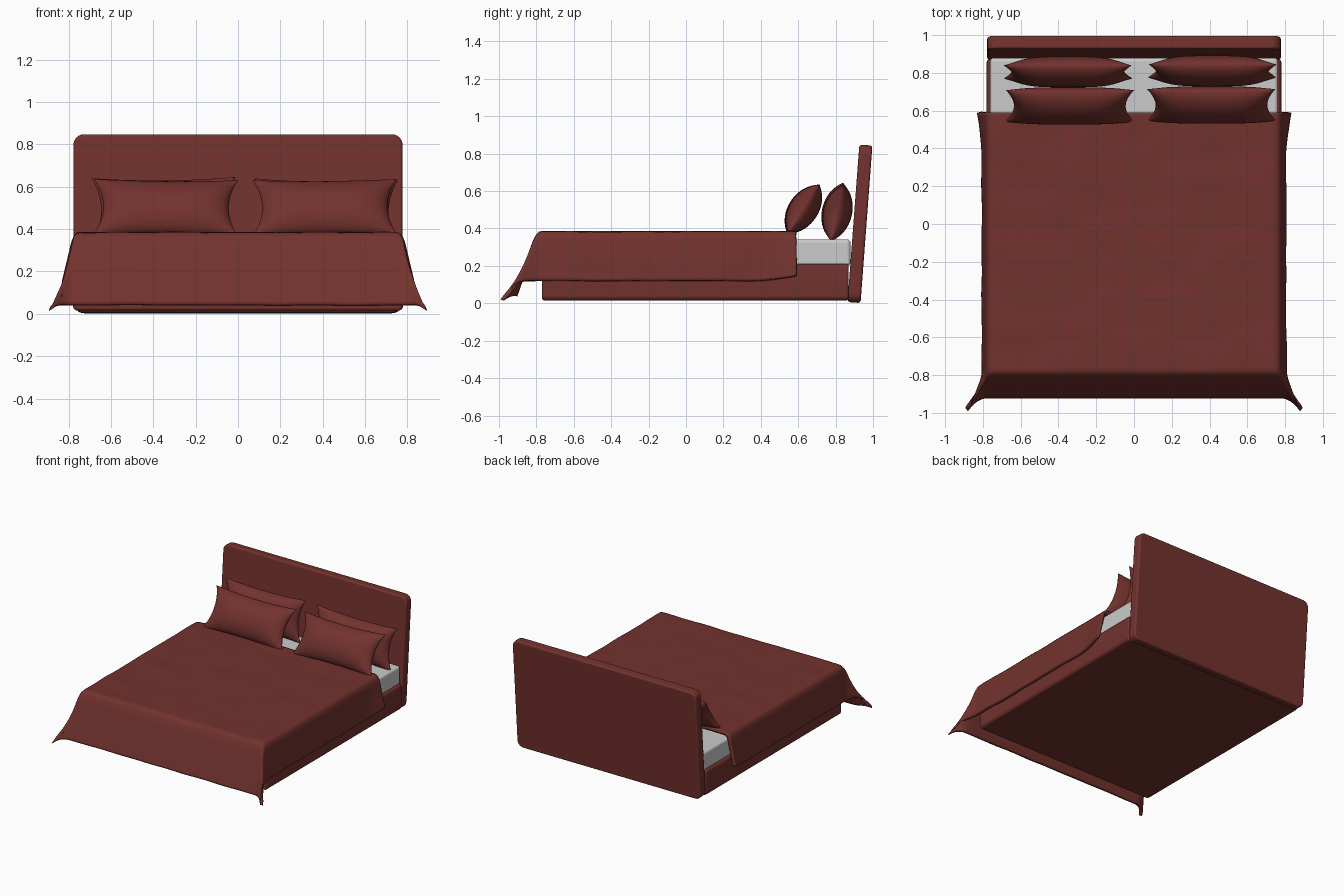
import bpy, bmesh, math
from mathutils import Vector, noise

if "Cube" in bpy.data.objects:
    bpy.data.objects.remove(bpy.data.objects["Cube"])

fabric = bpy.data.materials.new("red_fabric")
fabric.diffuse_color = (0.17, 0.032, 0.027, 1)
fabric.use_nodes = True
fabric.node_tree.nodes["Principled BSDF"].inputs["Base Color"].default_value = fabric.diffuse_color


def finish(bm, name, mat=None):
    bmesh.ops.recalc_face_normals(bm, faces=bm.faces)
    me = bpy.data.meshes.new(name)
    bm.to_mesh(me)
    bm.free()
    ob = bpy.data.objects.new(name, me)
    bpy.context.collection.objects.link(ob)
    if mat:
        me.materials.append(mat)
    for p in me.polygons:
        p.use_smooth = True
    return ob


def padded_box(name, lo, hi, edge, mat=None, axis=None, corner=0.05):
    """Soft-edged box; edges along `axis` get a larger corner radius."""
    lo, hi = Vector(lo), Vector(hi)
    bm = bmesh.new()
    bmesh.ops.create_cube(bm, size=1)
    for v in bm.verts:
        v.co = Vector([c * s for c, s in zip(v.co, hi - lo)])
    if axis is not None:
        es = [e for e in bm.edges
              if abs((e.verts[0].co - e.verts[1].co).normalized()[axis]) > 0.9]
        bmesh.ops.bevel(bm, geom=es, offset=corner, segments=6, profile=0.5, affect='EDGES')
    ob = finish(bm, name, mat)
    ob.location = (lo + hi) / 2
    b = ob.modifiers.new("bevel", 'BEVEL')
    b.width, b.segments, b.limit_method = edge, 4, 'ANGLE'
    b.harden_normals = True
    return ob


def grid_faces(bm, rows):
    for r0, r1 in zip(rows, rows[1:]):
        for i in range(len(r0) - 1):
            bm.faces.new((r0[i], r0[i + 1], r1[i + 1], r1[i]))


# Frame, mattress and leaning headboard
padded_box("bed_base", (-0.78, -0.77, 0.015), (0.78, 0.87, 0.21), 0.014, fabric, 1, 0.025)
padded_box("mattress", (-0.762, -0.76, 0.2), (0.762, 0.88, 0.342), 0.02)
head = padded_box("headboard", (-0.777, 0.895, 0.003), (0.777, 0.965, 0.847), 0.014, fabric, 1)
head.rotation_euler.x = -0.075

# Blanket: flat top, draped sides and foot, flared foot corners
SIDE, FOOT, TOP = 0.27, 0.345, 0.385
NX, NY = 90, 90
bm = bmesh.new()
rows = []
for j in range(NY + 1):
    b = 0.595 - j / NY * (0.595 + 0.79 + FOOT)
    q = max(-b - 0.79, 0) / FOOT
    row = []
    for i in range(NX + 1):
        a = (i / NX * 2 - 1) * (0.77 + SIDE)
        p = max(abs(a) - 0.77, 0) / SIDE
        head_end = max((b - 0.35) / 0.245, 0) ** 2
        x = min(abs(a), 0.77) + 0.008 * min(p * 8, 1) + 0.03 * p + 0.075 * p * q + 0.03 * p * head_end
        y = max(b, -0.79) - 0.01 * min(q * 8, 1) - 0.125 * q - 0.075 * p ** 2 * q
        drop = ((SIDE * p) ** 4 + (FOOT * q) ** 4) ** 0.25
        z = TOP - drop + 0.03 * p * head_end * p
        n = noise.noise(Vector((a * 5, b * 7, 1.3)))
        z += 0.004 * n
        x += 0.005 * n * p
        row.append(bm.verts.new((math.copysign(x, a), y, max(z, 0.012))))
    rows.append(row)
grid_faces(bm, rows)
blanket = finish(bm, "blanket", fabric)
if blanket.data.polygons[len(blanket.data.polygons) // 2].normal.z < 0:
    blanket.data.flip_normals()
s = blanket.modifiers.new("soften", 'SMOOTH')
s.factor, s.iterations = 0.5, 4
t = blanket.modifiers.new("thickness", 'SOLIDIFY')
t.thickness, t.offset = 0.022, -1


# Pillows: two pinched, puffed faces sharing a seam
def pillow(name, x, y, z, tilt, yaw=0.0, w=0.34, h=0.155, thick=0.078):
    bm = bmesh.new()
    n, m = 32, 20
    for side in (-1, 1):
        rows = []
        for j in range(m + 1):
            v = math.sin((j / m - 0.5) * math.pi)
            row = []
            for i in range(n + 1):
                u = math.sin((i / n - 0.5) * math.pi)
                px = u * w * (1 - 0.13 * (1 - v * v))
                pz = v * h * (1 - 0.09 * (1 - u * u))
                puff = thick * max(1 - u ** 4, 0) ** 0.6 * max(1 - v * v, 0) ** 0.6
                row.append(bm.verts.new((px, side * puff, pz)))
            rows.append(row)
        grid_faces(bm, rows)
    bmesh.ops.remove_doubles(bm, verts=bm.verts, dist=0.0001)
    ob = finish(bm, name, fabric)
    ob.location = (x, y, z)
    ob.rotation_euler = (math.radians(-tilt), math.radians(yaw), 0)


pillow("front_pillow_left", -0.34, 0.625, 0.503, 33, 0.5)
pillow("front_pillow_right", 0.41, 0.63, 0.503, 33, -0.5)
pillow("back_pillow_left", -0.35, 0.805, 0.492, 13, -0.5)
pillow("back_pillow_right", 0.415, 0.81, 0.485, 13, 0.5)
